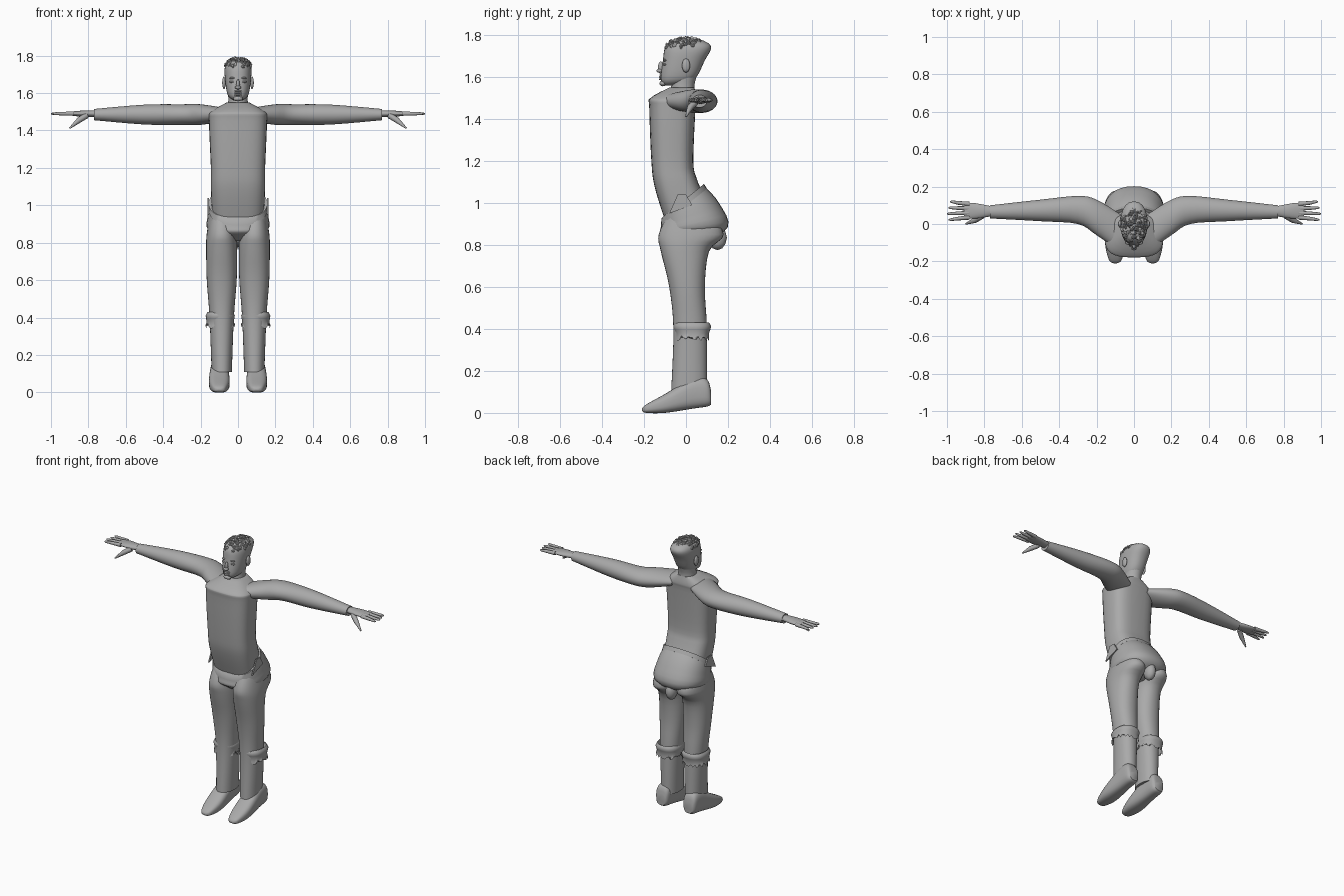
import bpy, bmesh, math, random
from mathutils import Vector

if "Cube" in bpy.data.objects:
    bpy.data.objects.remove(bpy.data.objects["Cube"], do_unlink=True)

grey = bpy.data.materials.new("plain grey")
grey.use_nodes = True
grey.diffuse_color = (.4, .4, .4, 1)
grey.node_tree.nodes["Principled BSDF"].inputs["Base Color"].default_value = grey.diffuse_color


def add_object(name, bm, mirror=False, angle=50):
    """Turn a bmesh into a smooth shaded object, optionally mirrored across x."""
    bmesh.ops.recalc_face_normals(bm, faces=bm.faces)
    mesh = bpy.data.meshes.new(name)
    bm.to_mesh(mesh)
    bm.free()
    mesh.materials.append(grey)
    obj = bpy.data.objects.new(name, mesh)
    bpy.context.collection.objects.link(obj)
    bpy.ops.object.select_all(action="DESELECT")
    obj.select_set(True)
    bpy.context.view_layer.objects.active = obj
    bpy.ops.object.shade_smooth_by_angle(angle=math.radians(angle))
    if mirror:
        modifier = obj.modifiers.new("Mirror", "MIRROR")
        modifier.use_mirror_merge = False


def blend(before, start, end, after, t):
    """Smooth curve value between start and end."""
    slope_in, slope_out = (end - before) / 2, (after - start) / 2
    ease = t * t * (3 - 2 * t)
    pull = t * (1 - t) * ((1 - t) * slope_in - t * slope_out)
    return start + ease * (end - start) + pull


def axis_point(axis, along, side, depth):
    """Place a section point: sections run up z, out along x or back along y."""
    if axis == "z":
        return (side, depth, along)
    if axis == "x":
        return (along, depth, side)
    return (side, along, depth)


def smooth_path(rings, steps):
    """Fill in extra sections between the given ones."""
    rings = [ring if len(ring) == 5 else (*ring, 0) for ring in rings]
    padded = [rings[0], *rings, rings[-1]]
    path = []
    for group in zip(padded, padded[1:], padded[2:], padded[3:]):
        for step in range(steps):
            path.append([blend(*values, step / steps) for values in zip(*group)])
    return path + [rings[-1]]


def loft(name, axis, rings, centre=0, power=2, steps=4, sides=32, mirror=False, fray=0):
    """Skin rounded sections given as position, half width, low, high, tilt."""
    bm = bmesh.new()
    loops = []
    for position, half, low, high, tilt in smooth_path(rings, steps):
        loop = []
        for index in range(sides):
            angle = math.tau * index / sides
            cos, sin = math.cos(angle), math.sin(angle)
            side = math.copysign(abs(cos) ** (2 / power), cos) * half
            depth = math.copysign(abs(sin) ** (2 / power), sin) * (high - low) / 2
            point = axis_point(axis, position + tilt * depth, centre + side, depth + (low + high) / 2)
            loop.append(bm.verts.new(point))
        loops.append(loop)
    for lower, upper in zip(loops, loops[1:]):
        for index in range(sides):
            following = (index + 1) % sides
            bm.faces.new((lower[index], lower[following], upper[following], upper[index]))
    if fray:
        for vert in loops[0]:
            vert.co.z += random.uniform(0, fray)
    else:
        bm.faces.new(loops[0])
        bm.faces.new(loops[-1])
    add_object(name, bm, mirror)


def ball(bm, centre, size, detail=2):
    """Add an ellipsoid to a bmesh."""
    verts = bmesh.ops.create_icosphere(bm, subdivisions=detail, radius=1)["verts"]
    for vert in verts:
        vert.co = Vector(centre) + Vector(a * b for a, b in zip(vert.co, size))


def balls(name, items, mirror=False):
    """One object made of several ellipsoids."""
    bm = bmesh.new()
    for centre, size in items:
        ball(bm, centre, size)
    add_object(name, bm, mirror, angle=80)


def tubes(name, paths):
    """Tapered round tubes on both sides, each point holding x, y, z, radius."""
    for label, sign in (("left", 1), ("right", -1)):
        curve = bpy.data.curves.new(f"{label}_{name}", "CURVE")
        curve.dimensions = "3D"
        curve.bevel_depth = 1
        curve.bevel_resolution = 3
        curve.use_fill_caps = True
        curve.materials.append(grey)
        for path in paths:
            spline = curve.splines.new("POLY")
            spline.points.add(len(path) - 1)
            for point, (x, y, z, radius) in zip(spline.points, path):
                point.co = (sign * x, y, z, 1)
                point.radius = radius
        obj = bpy.data.objects.new(f"{label}_{name}", curve)
        bpy.context.collection.objects.link(obj)


random.seed(7)

# Shirt body with a dipping front hem and sloped shoulders
loft("shirt", "z", [
    (.98, .14, -.1, .08, .7), (1.1, .145, -.15, .05, .2), (1.2, .145, -.165, .035),
    (1.45, .155, -.175, .045), (1.5, .145, -.17, .05), (1.55, .06, -.08, .04)], power=3)

# Sleeves
loft("sleeve", "x", [
    (.07, .035, -.15, .05), (.2, .055, -.06, .13), (.3, .055, 0, .15),
    (.5, .053, .015, .13), (.77, .03, .03, .1)], centre=1.485, mirror=True)

# Hands: palm, four fingers and a thumb
loft("palm", "x", [
    (.74, .018, .045, .09), (.84, .016, .03, .11), (.91, .008, .03, .115)],
    centre=1.49, mirror=True)
digits = [[(.81, .045, 1.48, .016), (.85, .02, 1.455, .015), (.9, 0, 1.412, .004)]]
for finger in range(4):
    knuckle = .035 + .024 * finger
    spread = .008 * (finger - 1.5)
    tip = 1 - .008 * abs(finger - 1)
    digits.append([(.88, knuckle, 1.49, .012), (.94, knuckle + spread / 2, 1.49, .01),
                   (tip - .01, knuckle + spread, 1.49, .007), (tip, knuckle + spread, 1.49, .003)])
tubes("fingers", digits)

# Trousers: seat with a waist that rises to the back, then the legs
loft("trouser_seat", "z", [
    (.81, .06, -.06, .08), (.87, .16, -.12, .2, .1),
    (.94, .163, -.12, .16, .4), (1, .152, -.113, .086, .8)], power=2.3)
loft("trouser_leg", "z", [
    (.96, .06, -.08, .11), (.85, .08, -.13, .18), (.77, .083, -.12, .11),
    (.6, .08, -.08, .09), (.4, .065, -.06, .1), (.11, .054, -.07, .1)],
    centre=.087, power=2.2, mirror=True)
balls("seat_fold", [((0, .15, .835), (.035, .045, .06))])

# Waistband and side pocket flaps
loft("waistband", "z", [(.98, .158, -.12, .1, .8), (1.01, .156, -.116, .086, .8)], power=2.3, steps=1)
bm = bmesh.new()
outline = [(-.08, .95), (-.04, 1.04), (0, 1.04), (.03, .99)]
flap = bm.faces.new([bm.verts.new((.155, y, z)) for y, z in outline])
raised = bmesh.ops.extrude_face_region(bm, geom=[flap])["geom"]
bmesh.ops.translate(bm, vec=(.008, 0, 0), verts=[item for item in raised if isinstance(item, bmesh.types.BMVert)])
add_object("pocket_flap", bm, mirror=True)

# Boot cuffs with a ragged lower edge
loft("boot_cuff", "z", [
    (.34, .08, -.05, .11), (.38, .073, -.05, .11), (.41, .078, -.06, .12), (.43, .066, -.05, .11)],
    centre=.095, power=2.4, steps=2, sides=40, mirror=True, fray=.04)

# Shoes
loft("shoe", "y", [
    (.12, .03, .04, .1), (.1, .045, .03, .16), (.03, .05, .02, .165),
    (-.1, .055, 0, .09), (-.19, .035, 0, .04), (-.21, .01, .01, .02)],
    centre=.1, power=2.8, mirror=True)

# Neck and head
loft("neck", "z", [(1.5, .06, -.08, .05), (1.56, .052, -.07, .04), (1.63, .055, -.07, .06)])
loft("head", "z", [
    (1.56, .02, -.1, -.05), (1.59, .055, -.12, .04), (1.68, .07, -.11, .09),
    (1.74, .07, -.1, .12), (1.77, .05, -.07, .09), (1.78, .01, 0, .03)], power=2.3)

# Face and ears
balls("nose", [((0, -.12, 1.645), (.01, .014, .03)), ((0, -.125, 1.63), (.017, .016, .01))])
balls("mouth", [((0, -.12, z), (.02, .01, .005)) for z in (1.59, 1.6)])
balls("beard", [((0, -.11, 1.57), (.027, .017, .014)), ((0, -.12, 1.61), (.026, .006, .004))])
balls("brow_and_eye", [((.03, -.1, z), (.018, .01, .006)) for z in (1.66, 1.68)], mirror=True)
balls("ear", [((.075, 0, 1.655), (.01, .02, .034))], mirror=True)

# Short curly hair scattered over the crown
bm = bmesh.new()
for curl in range(170):
    angle, reach = random.uniform(0, math.tau), math.sqrt(random.random())
    height = 1.735 + .05 * math.sqrt(1 - reach ** 2)
    centre = (.07 * reach * math.cos(angle), .1 * reach * math.sin(angle), height)
    ball(bm, centre, [random.uniform(.005, .013) for axis in "xyz"], detail=1)
add_object("curly_hair", bm, angle=40)
